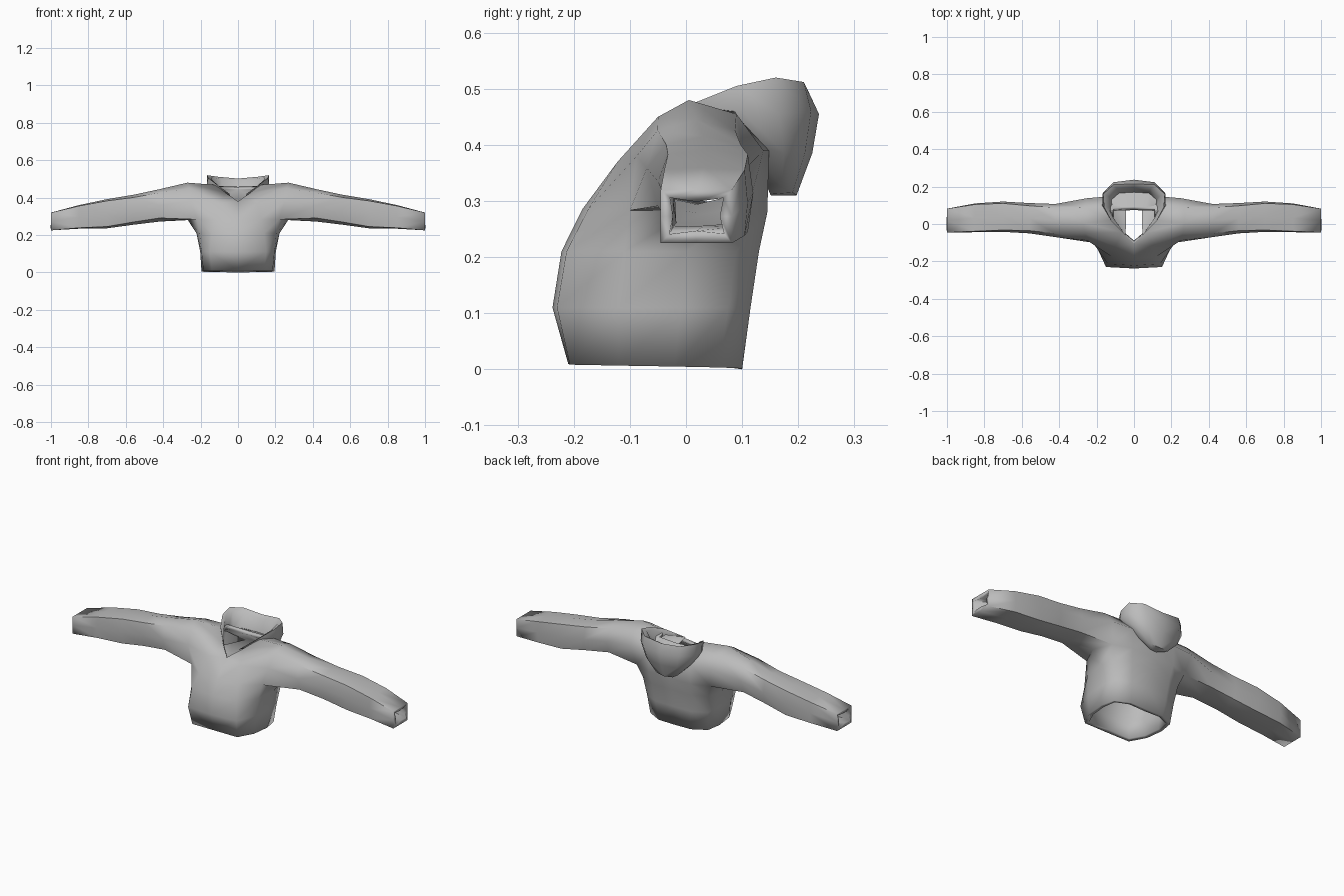
import bpy, bmesh, math

if "Cube" in bpy.data.objects:
    bpy.data.objects.remove(bpy.data.objects["Cube"])

cloth = bpy.data.materials.new("grey_cloth")
cloth.diffuse_color = (0.5, 0.5, 0.5, 1)
cloth.use_nodes = True
cloth.node_tree.nodes["Principled BSDF"].inputs["Base Color"].default_value = cloth.diffuse_color


def make_object(name, bm, thickness=0):
    """Mirror the half mesh over x, optionally give it cloth thickness, shade smooth."""
    bmesh.ops.remove_doubles(bm, verts=bm.verts, dist=0.0005)
    me = bpy.data.meshes.new(name)
    bm.to_mesh(me)
    bm.free()
    me.materials.append(cloth)
    ob = bpy.data.objects.new(name, me)
    bpy.context.collection.objects.link(ob)
    mirror = ob.modifiers.new("mirror", 'MIRROR')
    mirror.use_clip = True
    mirror.merge_threshold = 0.001
    if thickness:
        solid = ob.modifiers.new("thickness", 'SOLIDIFY')
        solid.thickness = thickness
        solid.offset = -1
    bpy.ops.object.select_all(action='DESELECT')
    ob.select_set(True)
    bpy.context.view_layer.objects.active = ob
    bpy.ops.object.shade_smooth_by_angle(angle=math.radians(60))
    return ob


# ---- Sweater body: half rings from front centre round to back centre ----
bm = bmesh.new()


def row(points):
    return [bm.verts.new(p) for p in points]


def half_ring(z_front, z_back, pts):
    n = len(pts) - 1
    return row([(x, y, z_front + (z_back - z_front) * i / n) for i, (x, y) in enumerate(pts)])


rings = [
    half_ring(0.01, 0.0, [(0, -.21), (.14, -.207), (.185, -.12), (.195, -.02), (.18, .06), (.10, .10), (0, .10)]),
    half_ring(0.11, 0.11, [(0, -.238), (.15, -.23), (.195, -.12), (.202, -.01), (.19, .075), (.11, .115), (0, .115)]),
    half_ring(0.21, 0.21, [(0, -.222), (.14, -.213), (.205, -.11), (.222, 0), (.205, .09), (.12, .13), (0, .13)]),
    half_ring(0.285, 0.28, [(0, -.185), (.12, -.175), (.22, -.10), (.27, .01), (.23, .11), (.13, .145), (0, .145)]),
]
for a, b in zip(rings, rings[1:]):
    for j in range(6):
        bm.faces.new((a[j], a[j + 1], b[j + 1], b[j]))

# chest and upper back, leaving the armhole open
chest = row([(0, -.105, .38), (.10, -.122, .37), (.25, -.088, .38)])
back = row([(.25, .138, .39), (.13, .148, .39), (0, .148, .40)])
neck = row([(.065, -.045, .425), (.12, .02, .468), (.11, .085, .462), (0, .09, .458)])
shoulder = row([(.26, -.05, .45), (.27, .005, .48), (.265, .09, .455)])
r3 = rings[3]
for f in [
    (r3[0], r3[1], chest[1], chest[0]), (r3[1], r3[2], chest[2], chest[1]),
    (r3[4], r3[5], back[1], back[0]), (r3[5], r3[6], back[2], back[1]),
    (chest[0], chest[1], neck[0]), (chest[1], chest[2], shoulder[0], neck[0]),
    (neck[0], shoulder[0], shoulder[1], neck[1]), (neck[1], shoulder[1], shoulder[2], neck[2]),
    (back[0], back[1], neck[2], shoulder[2]), (back[1], back[2], neck[3], neck[2]),
]:
    bm.faces.new(f)

# sleeve: x, y min, y max, z min, z max, squareness of the section
sections = [
    (.42, -.07, .107, .272, .445, .78), (.56, -.05, .112, .255, .415, .82),
    (.70, -.042, .12, .236, .392, .88), (.85, -.044, .11, .234, .36, .93),
    (1.0, -.045, .082, .225, .32, 1.0),
]
LOOP = [(0, -1), (-1, -1), (-1, 0), (-1, 1), (0, 1), (1, 1), (1, 0), (1, -1)]
prev = [r3[3], r3[2], chest[2], *shoulder, back[0], r3[4]]
for x, y0, y1, z0, z1, k in sections:
    ring = []
    for u, v in LOOP:
        s = k if u and v else 1
        ring.append(bm.verts.new((x, (y0 + y1) / 2 + u * s * (y1 - y0) / 2,
                                  (z0 + z1) / 2 + v * s * (z1 - z0) / 2)))
    for j in range(8):
        n = (j + 1) % 8
        bm.faces.new((prev[j], ring[j], ring[n], prev[n]))
    prev = ring
make_object("sweater_body", bm, 0.022)

# ---- Hood: folded back pouch, rows run from inner neck edge over the rim to the bottom ----
bm = bmesh.new()
TIP = (.045, -.06, .42)
inner = [
    [(.11, .03, .455), (.11, .07, .45), (.10, .085, .455), (.06, .09, .457), (0, .09, .457)],
    [(.108, .03, .45), (.12, .09, .44), (.12, .13, .43), (.08, .165, .42), (0, .17, .42)],
    [(.105, .025, .465), (.14, .09, .495), (.14, .15, .51), (.09, .19, .498), (0, .195, .49)],
]
outer = [
    [(.12, .015, .475), (.16, .09, .505), (.165, .16, .52), (.11, .21, .512), (0, .215, .502)],
    [(.13, .03, .45), (.17, .10, .46), (.167, .165, .455), (.11, .223, .46), (0, .237, .455)],
    [(.12, .07, .43), (.14, .12, .40), (.13, .175, .385), (.09, .212, .385), (0, .225, .385)],
    [(.08, .12, .39), (.08, .14, .35), (.07, .17, .325), (.05, .19, .315), (0, .197, .31)],
    [(.04, .13, .38), (.04, .14, .34), (.035, .145, .325), (.02, .15, .312), (0, .152, .31)],
]
rows = [row([TIP] + pts) for pts in inner + outer]
for a, b in zip(rows, rows[1:]):
    for j in range(5):
        bm.faces.new((a[j], b[j], b[j + 1], a[j + 1]))
bmesh.ops.dissolve_degenerate(bm, edges=bm.edges, dist=0.0005)
make_object("hood", bm)
